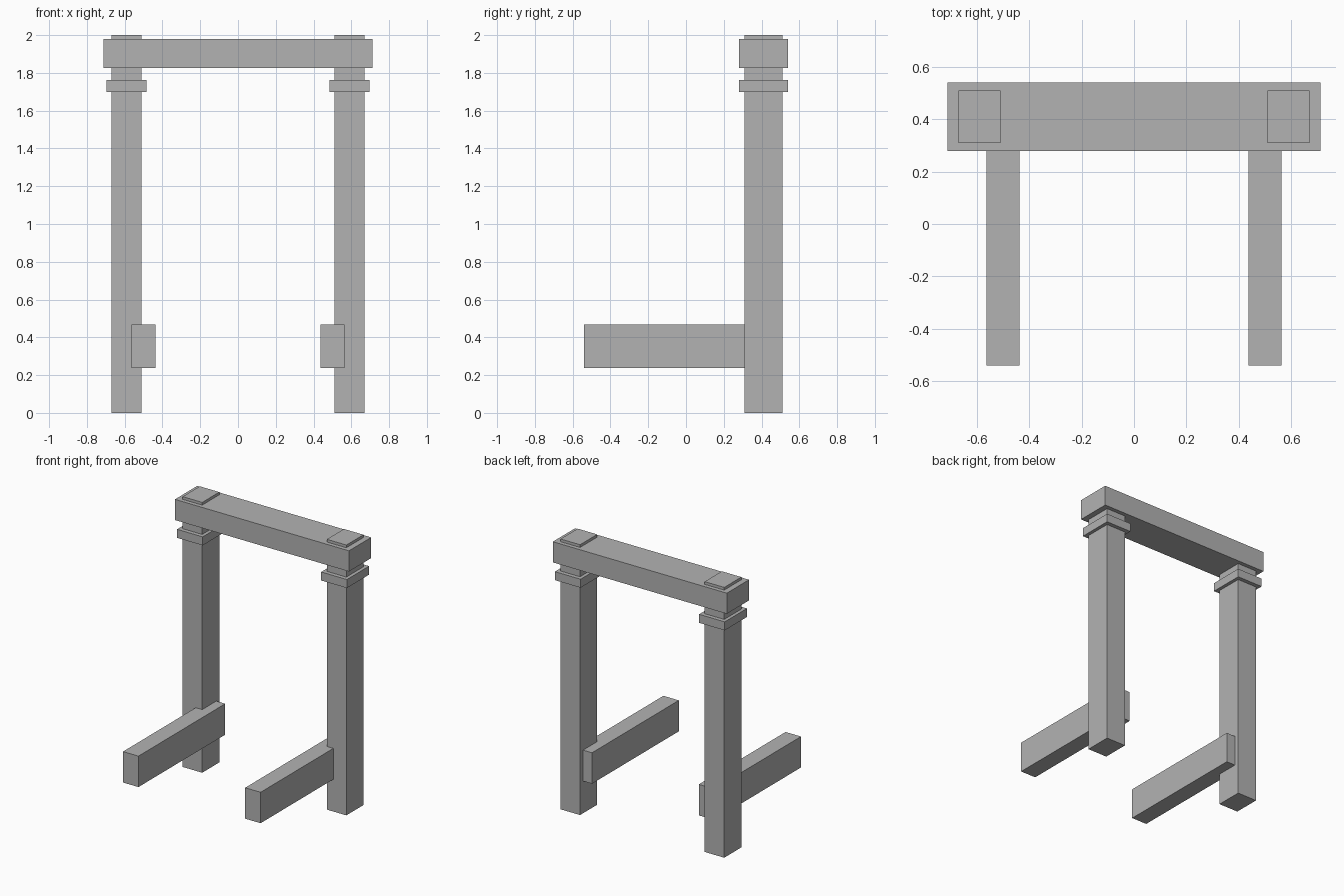
import bpy

# Remove the default cube only
cube = bpy.data.objects.get("Cube")
if cube:
    bpy.data.objects.remove(cube, do_unlink=True)

# Single plain grey
grey = bpy.data.materials.new("plain_grey")
grey.use_nodes = True
colour = (0.45, 0.45, 0.45, 1)
grey.diffuse_color = colour
grey.node_tree.nodes["Principled BSDF"].inputs["Base Color"].default_value = colour


def box(name, x, y, z):
    """Box spanning the given (min, max) ranges."""
    spans = (x, y, z)
    bpy.ops.mesh.primitive_cube_add(size=1, location=[(a + b) / 2 for a, b in spans])
    obj = bpy.context.object
    obj.name = name
    obj.scale = [b - a for a, b in spans]
    bpy.ops.object.transform_apply(location=False, rotation=False, scale=True)
    obj.data.materials.append(grey)
    return obj


def mirrored_pair(name, x, y, z):
    """The same box on the left (+x) and right (-x)."""
    box("left_" + name, x, y, z)
    box("right_" + name, (-x[1], -x[0]), y, z)


# Upright posts, whose tops poke through the lintel
mirrored_pair("post", (0.51, 0.67), (0.31, 0.51), (0, 2))

# Collars around the posts below the lintel
mirrored_pair("collar", (0.485, 0.695), (0.28, 0.54), (1.70, 1.763))

# Horizontal rails running forward, set into the inner side of the posts
mirrored_pair("rail", (0.437, 0.563), (-0.54, 0.475), (0.238, 0.467))

# Lintel across the top
box("lintel", (-0.712, 0.712), (0.28, 0.54), (1.827, 1.98))
